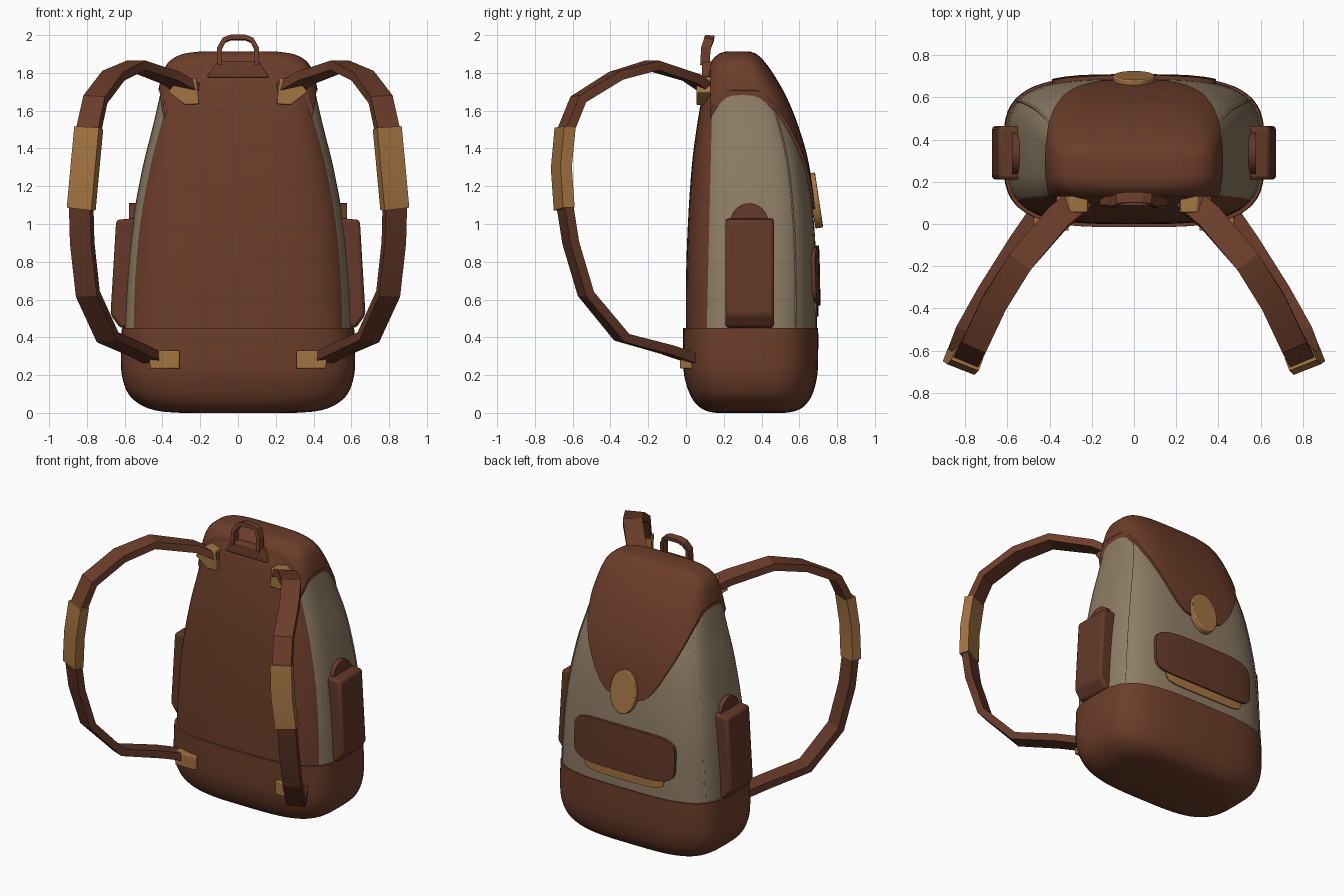
import bpy, bmesh, math
from mathutils import Vector

if "Cube" in bpy.data.objects:
    bpy.data.objects.remove(bpy.data.objects["Cube"])


def material(name, rgb):
    m = bpy.data.materials.new(name)
    m.diffuse_color = (*rgb, 1)
    m.use_nodes = True
    m.node_tree.nodes["Principled BSDF"].inputs["Base Color"].default_value = m.diffuse_color
    return m


LEATHER = material("brown leather", (0.150, 0.047, 0.023))
DARK = material("dark brown leather", (0.125, 0.040, 0.021))
CANVAS = material("beige canvas", (0.270, 0.205, 0.130))
TAN = material("tan leather", (0.370, 0.175, 0.055))

N = 3.5  # roundness of the bag's cross-section
# height, half width, front y, back y
BASE = [(0, .30, .16, .52), (.01, .42, .11, .58), (.04, .51, .06, .63), (.1, .58, .02, .67),
        (.2, .615, -.01, .695), (.32, .62, -.015, .70), (.45, .615, -.015, .70)]
BODY = [(.40, .605, 0, .692), (.7, .59, 0, .692), (1.0, .56, .01, .678), (1.3, .505, .03, .64),
        (1.5, .455, .055, .585), (1.65, .42, .08, .525), (1.76, .395, .105, .465),
        (1.84, .36, .14, .41), (1.885, .29, .18, .365), (1.9, .2, .22, .33)]


def smooth_rows(rows, steps=4):
    """Catmull-Rom between the section rows."""
    out = []
    for i in range(len(rows) - 1):
        a, b, c, d = (Vector(rows[min(max(k, 0), len(rows) - 1)]) for k in (i - 1, i, i + 1, i + 2))
        for s in range(steps):
            t = s / steps
            out.append(.5 * (2 * b + (c - a) * t + (2 * a - 5 * b + 4 * c - d) * t * t
                             + (3 * b - a - 3 * c + d) * t ** 3))
    return out + [Vector(rows[-1])]


def oval(cx, cz, rx, rz, n=2, count=40):
    pts = []
    for i in range(count):
        c, s = math.cos(math.tau * i / count), math.sin(math.tau * i / count)
        pts.append((cx + rx * math.copysign(abs(c) ** (2 / n), c),
                    cz + rz * math.copysign(abs(s) ** (2 / n), s)))
    return pts


def finish(name, bm, mats, mirror=False, bevel=0, angle=35):
    bmesh.ops.recalc_face_normals(bm, faces=bm.faces)
    me = bpy.data.meshes.new(name)
    bm.to_mesh(me)
    bm.free()
    ob = bpy.data.objects.new(name, me)
    bpy.context.collection.objects.link(ob)
    for m in mats:
        me.materials.append(m)
    if bevel:
        mod = ob.modifiers.new("bevel", 'BEVEL')
        mod.width, mod.segments = bevel, 2
    if mirror:
        ob.modifiers.new("mirror", 'MIRROR').use_bisect_axis[0] = False
    if angle:
        bpy.ops.object.select_all(action='DESELECT')
        ob.select_set(True)
        bpy.context.view_layer.objects.active = ob
        bpy.ops.object.shade_smooth_by_angle(angle=math.radians(angle))
    return ob


def skin(rings):
    """Closed skin through rings of points."""
    bm = bmesh.new()
    vs = [[bm.verts.new(p) for p in r] for r in rings]
    n = len(vs[0])
    for a, b in zip(vs, vs[1:]):
        for i in range(n):
            bm.faces.new((a[i], a[(i + 1) % n], b[(i + 1) % n], b[i]))
    bm.faces.new(vs[0])
    bm.faces.new(vs[-1])
    return bm


def shell(rows, grow=0):
    rings = []
    for z, hx, y0, y1 in smooth_rows(rows):
        cy, hy = (y0 + y1) / 2, (y1 - y0) / 2
        rings.append([(x, y, z + grow) for x, y in oval(0, cy, hx + grow, hy + grow, N, 56)])
    return skin(rings)


def prism(profile, y0, y1):
    """x-z outline extruded along y."""
    return skin([[(x, y, z) for x, z in profile] for y in (y0, y1)])


def wrapped(name, grow, profile, y0, mat):
    """Panel that follows the bag surface, cut to an x-z outline."""
    ob = finish(name, shell(BODY, grow), [mat], angle=0)
    cutter = finish(name + "_cutter", prism(profile, y0, 1.2), [mat], angle=0)
    cutter.hide_render = True
    mod = ob.modifiers.new("cut", 'BOOLEAN')
    mod.operation, mod.object, mod.solver = 'INTERSECT', cutter, 'EXACT'
    bpy.ops.object.select_all(action='DESELECT')
    ob.select_set(True)
    bpy.context.view_layer.objects.active = ob
    bpy.ops.object.modifier_apply(modifier="cut")
    bpy.data.objects.remove(cutter)
    bpy.ops.object.shade_smooth_by_angle(angle=math.radians(35))


def sweep(name, pts, side, width, thick, mat, mirror=False):
    """Flat band along a path, its width held along one direction."""
    pts, side, rings = [Vector(p) for p in pts], Vector(side).normalized(), []
    for i, p in enumerate(pts):
        t = (pts[min(i + 1, len(pts) - 1)] - pts[max(i - 1, 0)]).normalized()
        up = t.cross(side).normalized()
        w = up.cross(t) * width / 2
        u = up * thick / 2
        rings.append([p + w + u, p - w + u, p - w - u, p + w - u])
    return finish(name, skin(rings), [mat], mirror, angle=20)


# main bag: canvas with a leather front panel
bm = shell(BODY)
no = Vector((0, 1, -.024))
co = Vector((0, .11, .45))
bmesh.ops.bisect_plane(bm, geom=bm.verts[:] + bm.edges[:] + bm.faces[:], plane_co=co, plane_no=no)
for f in bm.faces:
    c = f.calc_center_median()
    f.material_index = int((c - co).dot(no) < 0 or c.z > 1.77)
finish("bag_body", bm, [CANVAS, LEATHER])

# leather base
finish("bag_base", shell(BASE), [LEATHER])

# lid with tongue-shaped flap down the back
half = [(.08, 1.075), (.15, 1.10), (.20, 1.15), (.25, 1.225), (.33, 1.38), (.375, 1.5), (.405, 1.62),
        (.415, 1.70), (.46, 1.77), (.46, 2.1)]
wrapped("lid_flap", .012, half + [(-x, z) for x, z in reversed(half)], .13, LEATHER)

# back pocket and its flap
wrapped("back_pocket", .008, oval(0, .60, .31, .09, 5), .4, TAN)
wrapped("back_pocket_flap", .018, oval(0, .727, .39, .158, 5), .4, DARK)

# oval clasp
clasp = finish("clasp", prism(oval(0, 0, .10, .147), -.025, .018), [TAN], bevel=.006)
clasp.location = (0, .687, 1.125)
clasp.rotation_euler.x = .15

# side seams
seam = []
for z, hx, y0, y1 in smooth_rows(BODY)[1:25]:
    seam.append((hx * (1 - .68 ** N) ** (1 / N), (y0 + y1) / 2 + .34 * (y1 - y0), z))
sweep("side_seam", seam, (.6, .8, 0), .012, .01, CANVAS, True)

# side pockets with rounded tabs
finish("side_pocket", prism([(.5, .45), (.625, .45), (.675, .52), (.645, 1.022), (.5, 1.035)], .21, .465),
       [DARK], True, bevel=.018)
bm = skin([[(x, y, z) for y, z in oval(.335, 1.01, .1, .1, 2, 24)] for x in (.5, .578)])
finish("side_pocket_tab", bm, [DARK], True)

# shoulder straps
W = (.93, .36, 0)
upper = [(.25, .12, 1.71), (.36, .03, 1.775), (.54, -.18, 1.84), (.66, -.37, 1.785), (.755, -.57, 1.66),
         (.79, -.635, 1.5)]
pad = [(.79, -.64, 1.51), (.81, -.66, 1.3), (.83, -.645, 1.08)]
lower = [(.83, -.64, 1.09), (.825, -.61, .9), (.795, -.53, .63), (.69, -.34, .40), (.54, -.1, .335),
         (.45, .03, .29)]
sweep("upper_strap", upper, W, .125, .05, LEATHER, True)
sweep("strap_pad", pad, W, .14, .065, TAN, True)
sweep("lower_strap", lower, W, .12, .05, DARK, True)

# strap anchor tabs
finish("upper_strap_tab", prism([(.205, 1.635), (.28, 1.63), (.37, 1.70), (.30, 1.78), (.22, 1.77)], .055, .14),
       [TAN], True, bevel=.006)
finish("lower_strap_tab", prism([(.31, .235), (.465, .235), (.475, .33), (.31, .33)], -.032, .06),
       [TAN], True, bevel=.006)

# carry handle and its mount
loop = [(-.10, .10, 1.84), (-.098, .105, 1.93), (-.075, .12, 1.972), (-.04, .125, 1.987)]
loop += [(-x, y, z) for x, y, z in reversed(loop)]
sweep("carry_handle", loop, (0, 1, -.1), .05, .025, LEATHER)
finish("handle_mount", prism([(-.165, 1.775), (.165, 1.775), (.112, 1.86), (-.112, 1.86)], .085, .16),
       [LEATHER], bevel=.008)

# centre everything on the y axis frame
bpy.ops.object.select_all(action='DESELECT')
